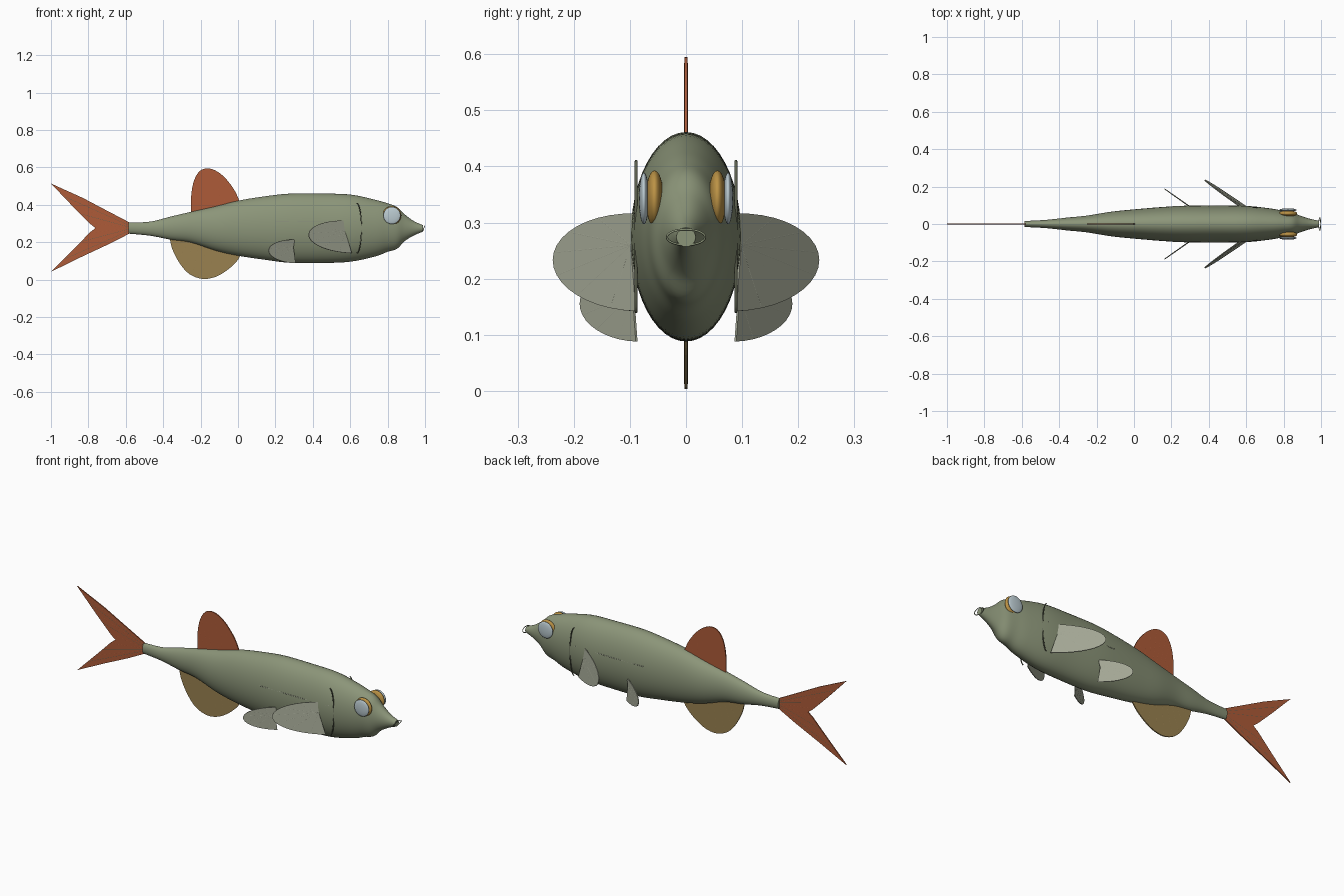
import bpy, bmesh, math
from mathutils import Vector

if "Cube" in bpy.data.objects:
    bpy.data.objects.remove(bpy.data.objects["Cube"])


def mat(name, r, g, b):
    m = bpy.data.materials.new(name)
    m.diffuse_color = (r, g, b, 1)
    m.use_nodes = True
    m.node_tree.nodes["Principled BSDF"].inputs["Base Color"].default_value = m.diffuse_color
    return m


OLIVE = mat("olive body", 0.26, 0.30, 0.19)
ORANGE = mat("orange fin", 0.42, 0.105, 0.04)
TAN = mat("tan fin", 0.32, 0.22, 0.08)
PALE = mat("pale fin", 0.38, 0.40, 0.31)
GOLD = mat("gold eye", 0.50, 0.29, 0.06)
GLASS = mat("pale blue cornea", 0.50, 0.60, 0.64)
DARK = mat("dark line", 0.11, 0.12, 0.08)


def add(name, bm, m, smooth=True):
    bmesh.ops.recalc_face_normals(bm, faces=bm.faces)
    me = bpy.data.meshes.new(name)
    bm.to_mesh(me)
    bm.free()
    me.materials.append(m)
    for p in me.polygons:
        p.use_smooth = smooth
    ob = bpy.data.objects.new(name, me)
    bpy.context.collection.objects.link(ob)
    return ob


def spline(pts, steps):
    """Catmull-Rom through the points."""
    out = []
    pts = [Vector(p) for p in pts]
    for i in range(len(pts) - 1):
        p0, p1, p2 = pts[max(i - 1, 0)], pts[i], pts[i + 1]
        p3 = pts[min(i + 2, len(pts) - 1)]
        for s in range(steps):
            t = s / steps
            out.append(0.5 * (2 * p1 + (p2 - p0) * t + (2 * p0 - 5 * p1 + 4 * p2 - p3) * t * t
                              + (3 * p1 - p0 - 3 * p2 + p3) * t ** 3))
    return out + [pts[-1]]


def tube(name, pts, r, m, closed=False):
    cu = bpy.data.curves.new(name, 'CURVE')
    cu.dimensions = '3D'
    cu.bevel_depth = r
    cu.bevel_resolution = 1
    sp = cu.splines.new('POLY')
    sp.points.add(len(pts) - 1)
    for q, p in zip(sp.points, pts):
        q.co = (*p, 1)
    sp.use_cyclic_u = closed
    cu.materials.append(m)
    ob = bpy.data.objects.new(name, cu)
    bpy.context.collection.objects.link(ob)
    return ob


def plate(name, outline, thick, m):
    """Flat fin blade made by extruding an outline along its normal."""
    bm = bmesh.new()
    f = bm.faces.new([bm.verts.new(p) for p in outline])
    f.normal_update()
    n = f.normal.copy()
    bmesh.ops.translate(bm, verts=bm.verts, vec=-n * thick / 2)
    ext = bmesh.ops.extrude_face_region(bm, geom=[f], use_keep_orig=True)
    bmesh.ops.translate(bm, vec=n * thick,
                        verts=[v for v in ext["geom"] if isinstance(v, bmesh.types.BMVert)])
    return add(name, bm, m, False)


# Body: lofted ellipses (x, top z, bottom z, half width)
rows = [(-.585, .305, .246, .016), (-.47, .310, .235, .022), (-.36, .337, .214, .034),
        (-.25, .363, .198, .045), (-.12, .392, .155, .066), (0, .422, .128, .078),
        (.14, .445, .107, .090), (.28, .460, .090, .098), (.45, .460, .089, .098),
        (.60, .455, .096, .097), (.73, .428, .123, .083), (.80, .408, .149, .070),
        (.85, .388, .165, .060), (.89, .350, .205, .044), (.94, .313, .236, .028),
        (.99, .291, .257, .017)]
SEG = 48
bm = bmesh.new()
rings = []
for x, top, bot, w in spline([Vector(r) for r in rows], 5):
    c, h = (top + bot) / 2, (top - bot) / 2
    rings.append([bm.verts.new((x, w * math.cos(2 * math.pi * k / SEG),
                                c + h * math.sin(2 * math.pi * k / SEG))) for k in range(SEG)])
for a, b in zip(rings, rings[1:]):
    for k in range(SEG):
        j = (k + 1) % SEG
        bm.faces.new((a[k], a[j], b[j], b[k]))
bm.faces.new(rings[0])
bm.faces.new(rings[-1])
body = add("body", bm, OLIVE)
bpy.context.view_layer.objects.active = body
body.select_set(True)
bpy.ops.object.shade_smooth_by_angle(angle=math.radians(50))


def xz(pts):
    return [Vector((x, 0, z)) for x, z in pts]


# Dorsal and anal fins, each with a hidden root inside the body
dorsal = spline(xz([(-.25, .355), (-.25, .45), (-.235, .53), (-.205, .58), (-.165, .595),
                    (-.12, .583), (-.07, .545), (-.02, .48), (.01, .415)]), 4)
plate("dorsal_fin", dorsal + xz([(0, .34), (-.22, .30)]), .006, ORANGE)
anal = spline(xz([(-.365, .22), (-.35, .16), (-.31, .085), (-.26, .03), (-.19, .004),
                  (-.12, .015), (-.055, .053), (-.005, .1), (.015, .135)]), 4)
plate("anal_fin", anal + xz([(0, .2), (-.33, .27)]), .006, TAN)

# Forked tail fin
plate("tail_fin", xz([(-.575, .303), (-.68, .358), (-.83, .437), (-1, .514), (-.88, .388),
                      (-.79, .298), (-.762, .276), (-.79, .254), (-.88, .162), (-1, .042),
                      (-.83, .125), (-.68, .195), (-.575, .249)]), .006, ORANGE)

# Fin rays
for i in range(3, len(dorsal) - 5, 3):
    p = dorsal[i]
    root = Vector((-.235 + .22 * i / len(dorsal), 0, .35))
    tube("dorsal_ray", [root, root.lerp(p, .96)], .0033, ORANGE)
for i in range(4, len(anal) - 4, 3):
    p = anal[i]
    root = Vector((-.33 + .32 * i / len(anal), 0, .21))
    tube("anal_ray", [root, root.lerp(p, .96)], .0033, TAN)
for s in (-1, 1):
    for k in range(5):
        t = k / 4
        end = Vector((-.97 + .18 * t, 0, .277 + s * (.212 - .185 * t)))
        tube("tail_ray", [Vector((-.58, 0, .276 + s * .018 * (1 - t))), end], .0034, DARK if k % 2 else ORANGE)


# Paired fans: half-ellipse blades swept back and outwards
def fan(name, side, origin, reach, half, lean):
    o = Vector((origin[0], side * origin[1], origin[2]))
    v = Vector((reach[0], side * reach[1], reach[2]))
    up = Vector((-lean, 0, half))
    arc = [o + v * math.cos(a) + up * math.sin(a)
           for a in (math.pi * (k / 20 - .5) for k in range(21))]
    hub = o + v * .06 + up * .35
    plate(name, arc + [hub], .004, PALE)
    for p in arc[2:-1:3]:
        tube(name + "_ray", [hub, hub.lerp(p, .97)], .0024, PALE)


for side, tag in ((-1, "right"), (1, "left")):
    fan("pectoral_fin_" + tag, side, (.59, .088, .229), (-.212, .148, .004), .087, .018)
    fan("pelvic_fin_" + tag, side, (.305, .088, .151), (-.142, .1, .004), .063, .002)

    # Eye: flattened gold ball with a pale cornea
    for nm, y, r, d, m in (("eye_", .056, .050, .016, GOLD), ("cornea_", .075, .046, .009, GLASS)):
        bm = bmesh.new()
        bmesh.ops.create_uvsphere(bm, u_segments=32, v_segments=16, radius=1)
        for v in bm.verts:
            x, yy, z = v.co
            v.co = (.823 + r * x, side * y + d * yy, .343 + r * z)
        add(nm + tag, bm, m)

    # Gill arc and lateral line
    gill = [Vector((.635 + .025 * math.cos(a), side * .089, .275 + .134 * math.sin(a)))
            for a in (math.pi * (k / 16 - .5) for k in range(17))]
    tube("gill_line_" + tag, gill, .003, DARK)
    tube("lateral_line_" + tag, [Vector((.2, side * .093, .31)), Vector((.4, side * .0965, .31)),
                                 Vector((.63, side * .092, .31))], .0018, PALE)

# Mouth ring
tube("mouth_ring", [Vector((.993 + .005 * math.sin(a), .034 * math.cos(a), .274 + .014 * math.sin(a)))
                    for a in (2 * math.pi * k / 32 for k in range(32))], .002, OLIVE, True)
